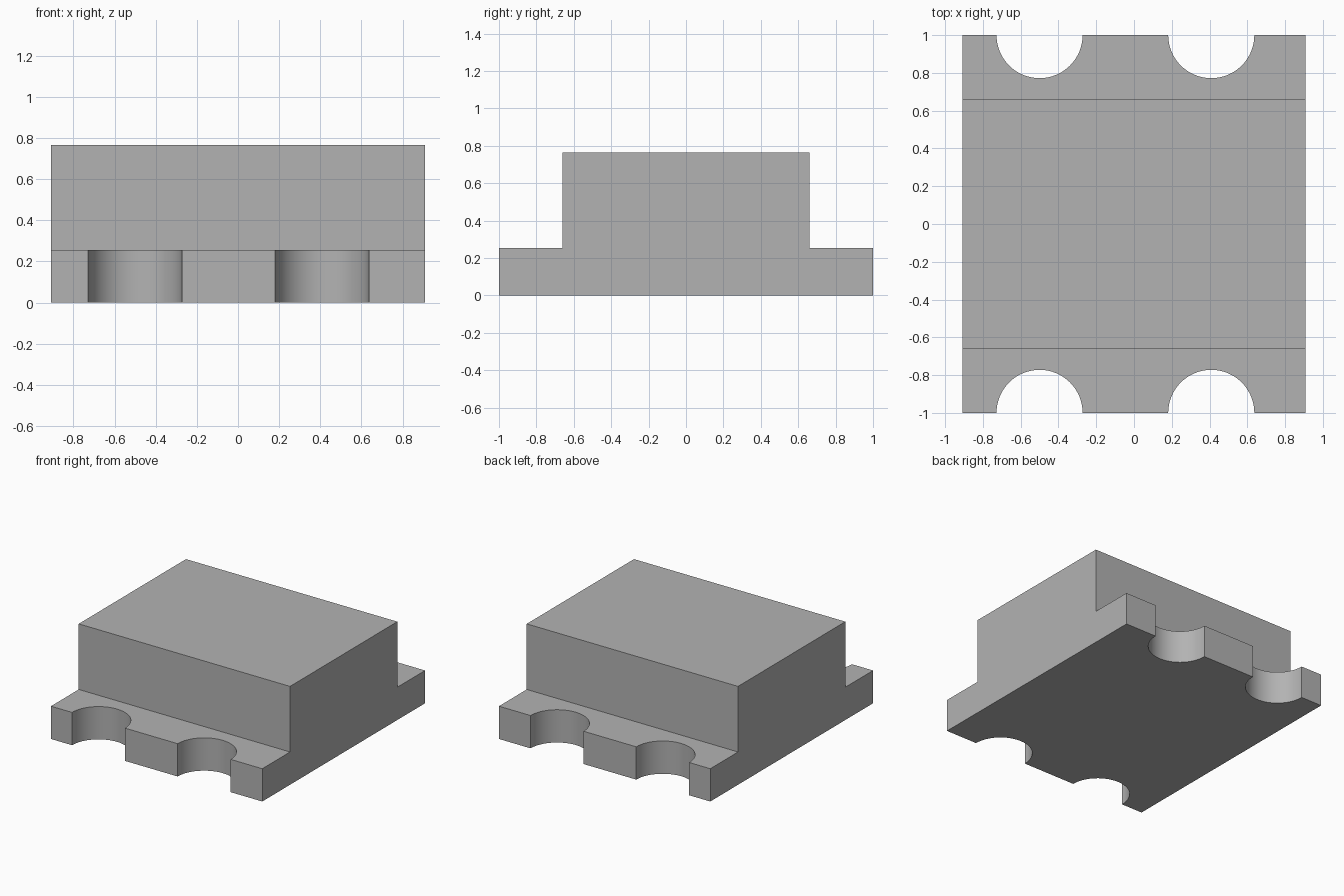
import bpy, bmesh

cube = bpy.data.objects.get("Cube")
if cube:
    bpy.data.objects.remove(cube, do_unlink=True)

HALF_W, HALF_D, BLOCK_D = 0.909, 1.0, 0.659   # half sizes
LEDGE_Z, TOP_Z = 0.255, 0.765
NOTCH_R, NOTCH_X = 0.228, (-0.5, 0.409)

# Plain grey material
grey = bpy.data.materials.new("plain grey")
grey.use_nodes = True
colour = (0.45, 0.45, 0.45, 1)
grey.diffuse_color = colour
grey.node_tree.nodes["Principled BSDF"].inputs["Base Color"].default_value = colour

# Stepped body: side profile extruded across the width
profile = [(-HALF_D, 0), (HALF_D, 0), (HALF_D, LEDGE_Z), (BLOCK_D, LEDGE_Z),
           (BLOCK_D, TOP_Z), (-BLOCK_D, TOP_Z), (-BLOCK_D, LEDGE_Z), (-HALF_D, LEDGE_Z)]
bm = bmesh.new()
face = bm.faces.new([bm.verts.new((-HALF_W, y, z)) for y, z in profile])
ext = bmesh.ops.extrude_face_region(bm, geom=[face])
verts = [g for g in ext["geom"] if isinstance(g, bmesh.types.BMVert)]
bmesh.ops.translate(bm, verts=verts, vec=(2 * HALF_W, 0, 0))
bmesh.ops.recalc_face_normals(bm, faces=bm.faces)
mesh = bpy.data.meshes.new("stepped_body")
bm.to_mesh(mesh)
bm.free()
mesh.materials.append(grey)
body = bpy.data.objects.new("stepped_body", mesh)
bpy.context.collection.objects.link(body)
bpy.context.view_layer.objects.active = body

# Half-round notches through the front and back ledges
for y in (-HALF_D, HALF_D):
    for x in NOTCH_X:
        bpy.ops.mesh.primitive_cylinder_add(vertices=64, radius=NOTCH_R, depth=1,
                                            location=(x, y, LEDGE_Z / 2))
        cutter = bpy.context.object
        cutter.name = "notch_cutter"
        cutter.hide_render = True
        cutter.data.materials.append(grey)
        bpy.context.view_layer.objects.active = body
        cut = body.modifiers.new("notch", 'BOOLEAN')
        cut.operation = 'DIFFERENCE'
        cut.solver = 'EXACT'
        cut.object = cutter
        bpy.ops.object.modifier_apply(modifier=cut.name)
        bpy.data.objects.remove(cutter, do_unlink=True)

# Smooth notch walls, sharp edges elsewhere
bpy.ops.object.select_all(action='DESELECT')
body.select_set(True)
bpy.context.view_layer.objects.active = body
bpy.ops.object.shade_smooth_by_angle(angle=0.6)
